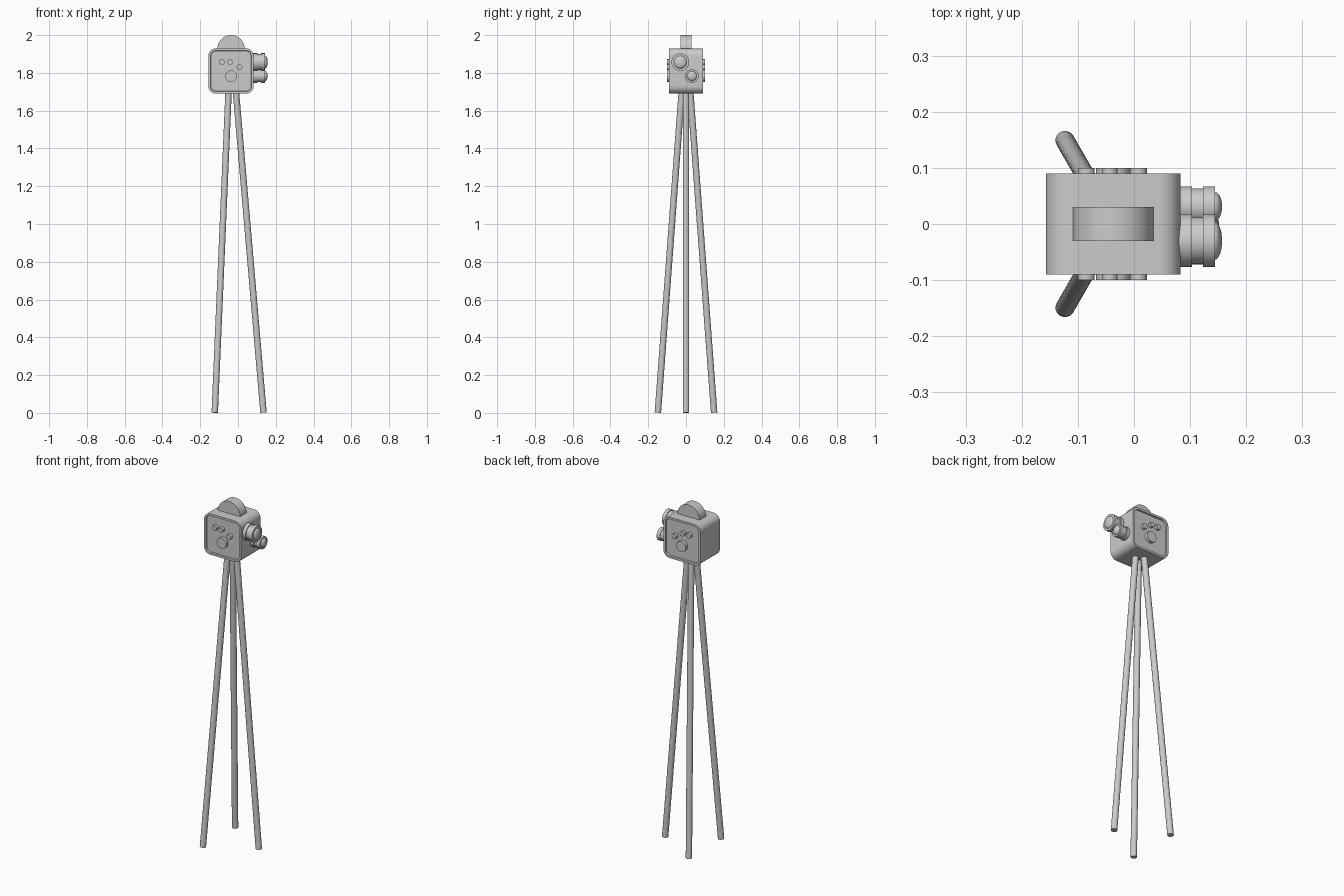
import bpy, bmesh
from math import pi, cos, sin, radians
from mathutils import Vector

if "Cube" in bpy.data.objects:
    bpy.data.objects.remove(bpy.data.objects["Cube"])

CX = -0.037   # camera body centre, x
CZ = 1.81     # camera body centre, z


def finish(name, bm, angle=30):
    bmesh.ops.recalc_face_normals(bm, faces=bm.faces)
    mesh = bpy.data.meshes.new(name)
    bm.to_mesh(mesh)
    bm.free()
    ob = bpy.data.objects.new(name, mesh)
    bpy.context.collection.objects.link(ob)
    bpy.ops.object.select_all(action='DESELECT')
    ob.select_set(True)
    bpy.context.view_layer.objects.active = ob
    bpy.ops.object.shade_smooth_by_angle(angle=radians(angle))
    return ob


def rod(name, a, b, r, sides=32):
    """Cylinder between two points."""
    a, b = Vector(a), Vector(b)
    bm = bmesh.new()
    bmesh.ops.create_cone(bm, cap_ends=True, segments=sides,
                          radius1=r, radius2=r, depth=(b - a).length)
    rot = (b - a).to_track_quat('Z', 'Y').to_matrix()
    bmesh.ops.rotate(bm, verts=bm.verts, matrix=rot)
    bmesh.ops.translate(bm, verts=bm.verts, vec=(a + b) / 2)
    return finish(name, bm)


def lens(name, y, z, r):
    """Grooved barrel with a domed glass, turned around the x axis."""
    g = r * 0.72
    profile = [(0.075, 0), (0.075, r), (0.103, r), (0.103, r * 0.89),
               (0.123, r * 0.89), (0.123, r), (0.144, r), (0.144, g)]
    profile += [(0.144 + 0.013 * sin(t * pi / 12), g * cos(t * pi / 12))
                for t in range(1, 6)] + [(0.157, 0)]
    bm = bmesh.new()
    vs = [bm.verts.new((px, y + pr, z)) for px, pr in profile]
    es = [bm.edges.new(p) for p in zip(vs, vs[1:])]
    bmesh.ops.spin(bm, geom=vs + es, cent=(0, y, z), axis=(1, 0, 0),
                   angle=2 * pi, steps=40)
    bmesh.ops.remove_doubles(bm, verts=bm.verts, dist=1e-5)
    return finish(name, bm)


# Body: rounded square pushed through y, with a recessed panel on both sides
half, rad, depth = 0.12, 0.04, 0.09
bm = bmesh.new()
outline = []
for i, (sx, sz) in enumerate([(1, 1), (-1, 1), (-1, -1), (1, -1)]):
    for k in range(9):
        t = (i + k / 8) * pi / 2
        outline.append(bm.verts.new((CX + sx * (half - rad) + rad * cos(t), -depth,
                                     CZ + sz * (half - rad) + rad * sin(t))))
front = bm.faces.new(outline)
ext = bmesh.ops.extrude_face_region(bm, geom=[front], use_keep_orig=True)
bmesh.ops.translate(bm, vec=(0, 2 * depth, 0),
                    verts=[g for g in ext['geom'] if isinstance(g, bmesh.types.BMVert)])
bmesh.ops.recalc_face_normals(bm, faces=bm.faces)
caps = [f for f in bm.faces if len(f.verts) > 4]
bmesh.ops.inset_individual(bm, faces=caps, thickness=0.012)
bmesh.ops.inset_individual(bm, faces=caps, thickness=0.002, depth=-0.008)
finish("camera_body", bm)

# Half-sunk film reel on top
rod("film_reel", (CX, -0.03, 1.928), (CX, 0.03, 1.928), 0.072, 64)

# Two lenses
lens("large_lens", -0.03, 1.857, 0.047)
lens("small_lens", 0.031, 1.783, 0.036)

# Buttons on both sides
buttons = [("left_button", -0.085, 1.858, 0.015), ("middle_button", -0.043, 1.857, 0.014),
           ("right_button", 0.008, 1.829, 0.015), ("dial", CX, 1.782, 0.031)]
for side, s in (("front", -1), ("back", 1)):
    for name, x, z, r in buttons:
        rod(f"{side}_{name}", (x, s * 0.07, z), (x, s * 0.10, z), r)

# Three tripod legs
for i in range(3):
    a = i * 2 * pi / 3
    top, foot = 0.026, 0.172
    rod(f"tripod_leg_{i + 1}",
        (CX + foot * cos(a), foot * sin(a), 0.0015),
        (CX + top * cos(a), top * sin(a), 1.70), 0.017, 24)
